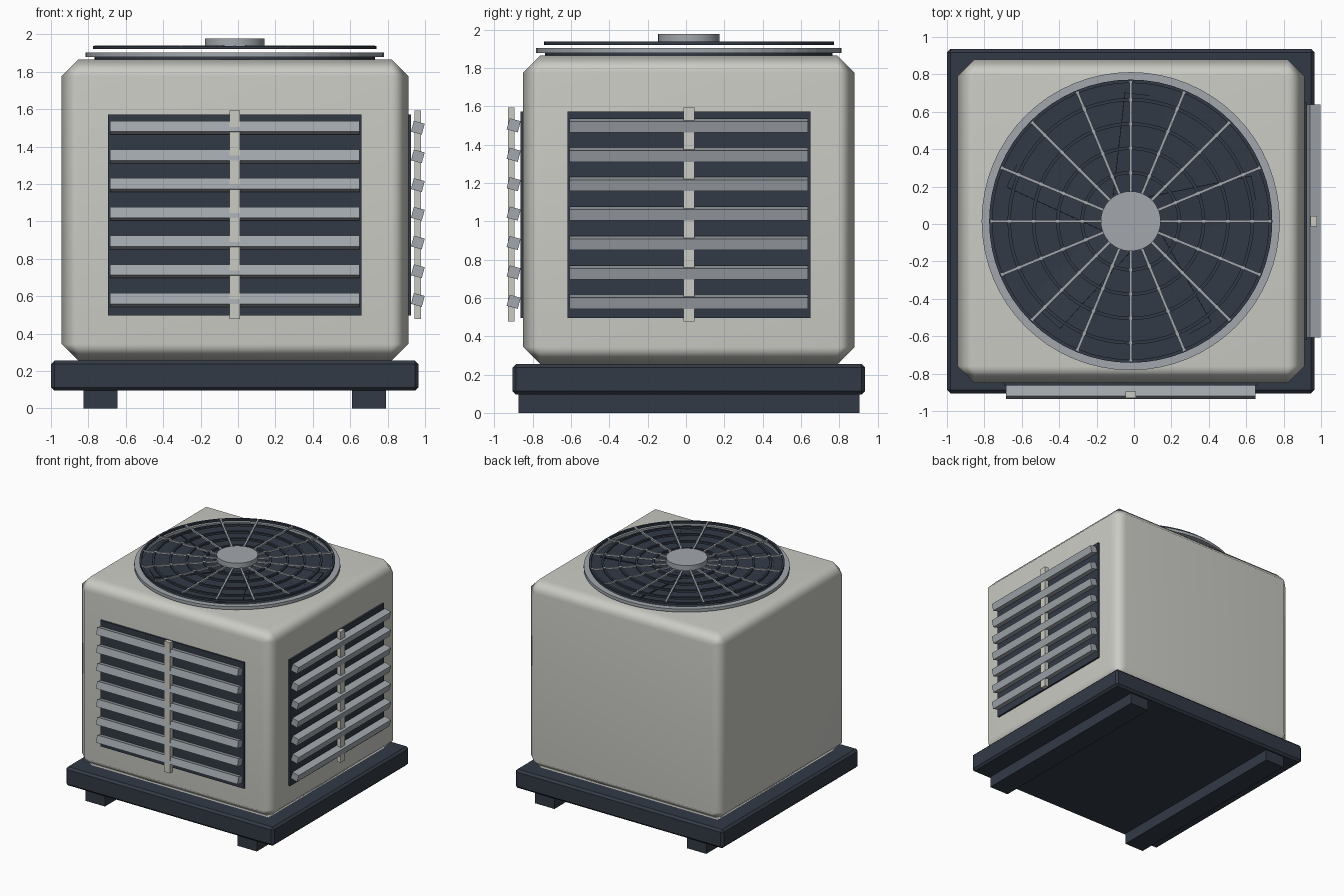
import bpy, math
from mathutils import Matrix, Vector

old = bpy.data.objects.get("Cube")
if old:
    bpy.data.objects.remove(old, do_unlink=True)

CX, CY = -0.0175, 0.015      # shared centre of cabinet, base and fan


def material(name, r, g, b):
    m = bpy.data.materials.new(name)
    m.use_nodes = True
    m.diffuse_color = (r, g, b, 1)
    bsdf = m.node_tree.nodes["Principled BSDF"]
    bsdf.inputs["Base Color"].default_value = (r, g, b, 1)
    bsdf.inputs["Roughness"].default_value = 0.6
    return m


SHELL = material("warm white", 0.60, 0.60, 0.56)
DARK = material("dark slate", 0.032, 0.042, 0.060)
STEEL = material("grey steel", 0.36, 0.39, 0.42)


def finish(name, mat, matrix=None):
    ob = bpy.context.object
    ob.name = ob.data.name = name
    ob.data.materials.append(mat)
    if matrix:
        ob.matrix_world = matrix @ ob.matrix_basis
    return ob


def box(name, mat, centre, size, bevel=0, matrix=None, tilt=0):
    bpy.ops.mesh.primitive_cube_add(size=1)
    ob = bpy.context.object
    ob.data.transform(Matrix.Diagonal((*size, 1)))
    ob.data.transform(Matrix.Rotation(tilt, 4, 'X'))
    ob.location = centre
    finish(name, mat, matrix)
    if bevel:
        mod = ob.modifiers.new("bevel", 'BEVEL')
        mod.width, mod.segments = bevel, 1
    return ob


def disc(name, mat, radius, z0, z1):
    bpy.ops.mesh.primitive_cylinder_add(vertices=64, radius=radius, depth=z1 - z0,
                                        location=(CX, CY, (z0 + z1) / 2))
    ob = finish(name, mat)
    bpy.ops.object.shade_smooth_by_angle()
    return ob


def ring(name, mat, inner, outer, z0, z1, steps=64):
    """Flat ring with a rectangular section."""
    section = ((inner, z0), (outer, z0), (outer, z1), (inner, z1))
    verts, faces = [], []
    for i in range(steps):
        a = math.tau * i / steps
        verts += [(r * math.cos(a), r * math.sin(a), z) for r, z in section]
        j = (i + 1) % steps
        for k in range(4):
            n = (k + 1) % 4
            faces.append((i * 4 + k, j * 4 + k, j * 4 + n, i * 4 + n))
    mesh = bpy.data.meshes.new(name)
    mesh.from_pydata(verts, [], faces)
    mesh.materials.append(mat)
    ob = bpy.data.objects.new(name, mesh)
    ob.location = (CX, CY, 0)
    bpy.context.collection.objects.link(ob)
    return ob


# Base slab and two feet
box("base", DARK, (CX, CY, 0.175), (1.965, 1.84, 0.16), 0.018)
for side, label in ((-1, "right"), (1, "left")):
    box(label + "_foot", DARK, (CX + side * 0.717, CY, 0.05), (0.182, 1.78, 0.1))

# Cabinet with soft chamfered edges
cabinet = box("cabinet", SHELL, (-0.016, CY, 1.06), (1.854, 1.73, 1.612), 0.09)
for p in cabinet.data.polygons:
    p.use_smooth = True
cabinet.modifiers.new("even_shading", 'WEIGHTED_NORMAL')


def louver_panel(label, matrix, half, tilt, bar_out):
    """Panel facing local -y, lying on the cabinet wall at local y = 0."""
    box(label + "_grille_plate", DARK, (0, -0.002, 1.034), (2 * half, 0.026, 1.076),
        matrix=matrix)
    for i in range(7):
        box(f"{label}_slat_{i + 1}", STEEL, (0, -0.0505, 0.58 + i * 0.1535),
            (2 * half - 0.022, 0.06, 0.06), matrix=matrix, tilt=tilt)
    box(label + "_grille_bar", SHELL, (0, -bar_out, 1.036), (0.057, 0.035, 1.116),
        matrix=matrix)


louver_panel("front", Matrix.Translation((CX, -0.849, 0)), 0.678,
             math.radians(-15), 0.063)
louver_panel("left", Matrix.Translation((0.911, CY, 0)) @ Matrix.Rotation(math.pi / 2, 4, 'Z'),
             0.634, math.radians(15), 0.050)

# Fan opening: dark well and steel flange
disc("fan_well", DARK, 0.75, 1.855, 1.882)
ring("fan_flange", STEEL, 0.748, 0.797, 1.878, 1.904)

# Pitched fan blades inside the well
for i in range(5):
    turn = Matrix.Translation((CX, CY, 1.888)) @ Matrix.Rotation(math.tau * i / 5 + 0.2, 4, 'Z')
    box(f"fan_blade_{i + 1}", DARK, (0.4, 0, 0), (0.56, 0.22, 0.008),
        matrix=turn, tilt=math.radians(5))

# Guard: concentric wires, radial spokes and hub cap
for i, radius in enumerate((0.26, 0.39, 0.52, 0.65, 0.748)):
    ring(f"guard_ring_{i + 1}", DARK, radius - 0.009, radius + 0.009, 1.921, 1.938)
for i in range(16):
    turn = Matrix.Translation((CX, CY, 1.932)) @ Matrix.Rotation(math.tau * i / 16, 4, 'Z')
    box(f"guard_spoke_{i + 1}", STEEL, (0.445, 0, 0), (0.61, 0.015, 0.015), matrix=turn)
disc("fan_hub", STEEL, 0.16, 1.934, 1.979)
